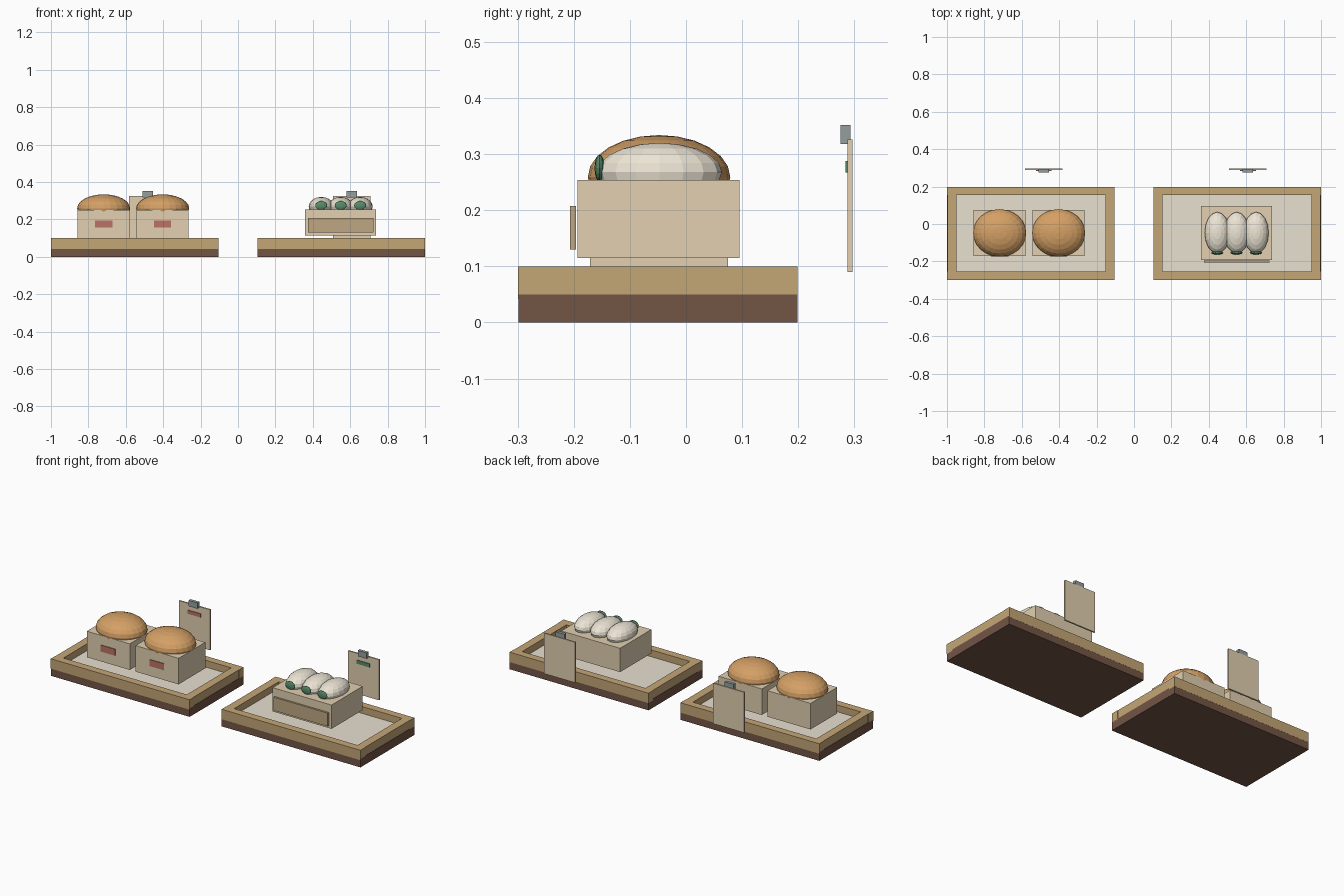
import bpy

if "Cube" in bpy.data.objects:
    bpy.data.objects.remove(bpy.data.objects["Cube"])


def material(name, rgb):
    m = bpy.data.materials.new(name)
    m.diffuse_color = (*rgb, 1)
    m.use_nodes = True
    m.node_tree.nodes["Principled BSDF"].inputs["Base Color"].default_value = m.diffuse_color
    return m


DARK = material("dark_wood", (0.17, 0.09, 0.06))
WOOD = material("light_wood", (0.55, 0.38, 0.18))
LINER = material("liner", (0.80, 0.75, 0.63))
CARD = material("card", (0.76, 0.63, 0.44))
PANEL = material("tan_panel", (0.52, 0.39, 0.23))
CRUST = material("crust", (0.66, 0.35, 0.13))
DOUGH = material("dough", (0.84, 0.78, 0.66))
RED = material("red_label", (0.50, 0.17, 0.13))
GREEN = material("green_filling", (0.10, 0.26, 0.15))
METAL = material("metal", (0.30, 0.34, 0.34))


def box(name, x, y, z, mat):
    """Box from (min, max) ranges."""
    bpy.ops.mesh.primitive_cube_add(size=1, location=[sum(r) / 2 for r in (x, y, z)])
    ob = bpy.context.object
    ob.name = name
    ob.scale = [r[1] - r[0] for r in (x, y, z)]
    ob.data.materials.append(mat)


def ball(name, loc, radii, mat, segments=20, rings=12):
    bpy.ops.mesh.primitive_uv_sphere_add(segments=segments, ring_count=rings,
                                         radius=1, location=loc)
    ob = bpy.context.object
    ob.name = name
    ob.scale = radii
    ob.data.materials.append(mat)


def around(c, half):
    return (c - half, c + half)


# Wooden trays with a rim, a liner and a price card standing behind
for side, x0, card_x, tint in (("left", -1.0, -0.483, RED), ("right", 0.103, 0.609, GREEN)):
    x1 = x0 + 0.897
    box(side + "_tray_base", (x0, x1), (-0.2985, 0.1985), (0, 0.05), DARK)
    box(side + "_tray_liner", (x0 + 0.04, x1 - 0.04), (-0.26, 0.165), (0.05, 0.06), LINER)
    box(side + "_front_rail", (x0, x1), (-0.299, -0.254), (0.042, 0.1), WOOD)
    box(side + "_back_rail", (x0, x1), (0.155, 0.199), (0.042, 0.1), WOOD)
    box(side + "_rail_a", (x0 + 0.002, x0 + 0.05), (-0.254, 0.155), (0.042, 0.1), WOOD)
    box(side + "_rail_b", (x1 - 0.05, x1 - 0.002), (-0.254, 0.155), (0.042, 0.1), WOOD)
    box(side + "_price_card", around(card_x, 0.1), (0.288, 0.297), (0.09, 0.326), CARD)
    box(side + "_card_strip", around(card_x, 0.042), (0.284, 0.289), (0.267, 0.288), tint)
    box(side + "_card_clip", around(card_x, 0.028), (0.275, 0.293), (0.318, 0.352), METAL)

# Round buns in boxes
for i, x in enumerate((-0.718, -0.403)):
    box(f"bun_box_{i}", around(x, 0.139), (-0.171, 0.075), (0.098, 0.25), CARD)
    box(f"bun_label_{i}", around(x, 0.046), (-0.175, -0.169), (0.157, 0.195), RED)
    ball(f"round_bun_{i}", (x, -0.048, 0.259), (0.142, 0.127, 0.075), CRUST, 24, 12)

# Serving box with a front panel and three filled rolls
box("roll_box", (0.359, 0.739), (-0.193, 0.095), (0.115, 0.254), CARD)
box("roll_box_panel", (0.374, 0.724), (-0.207, -0.196), (0.13, 0.208), PANEL)
for i, x in enumerate((0.445, 0.549, 0.653)):
    ball(f"roll_{i}", (x, -0.047, 0.268), (0.067, 0.111, 0.052), DOUGH, 16, 10)
    ball(f"roll_filling_{i}", (x, -0.154, 0.275), (0.032, 0.009, 0.024), GREEN, 12, 8)
